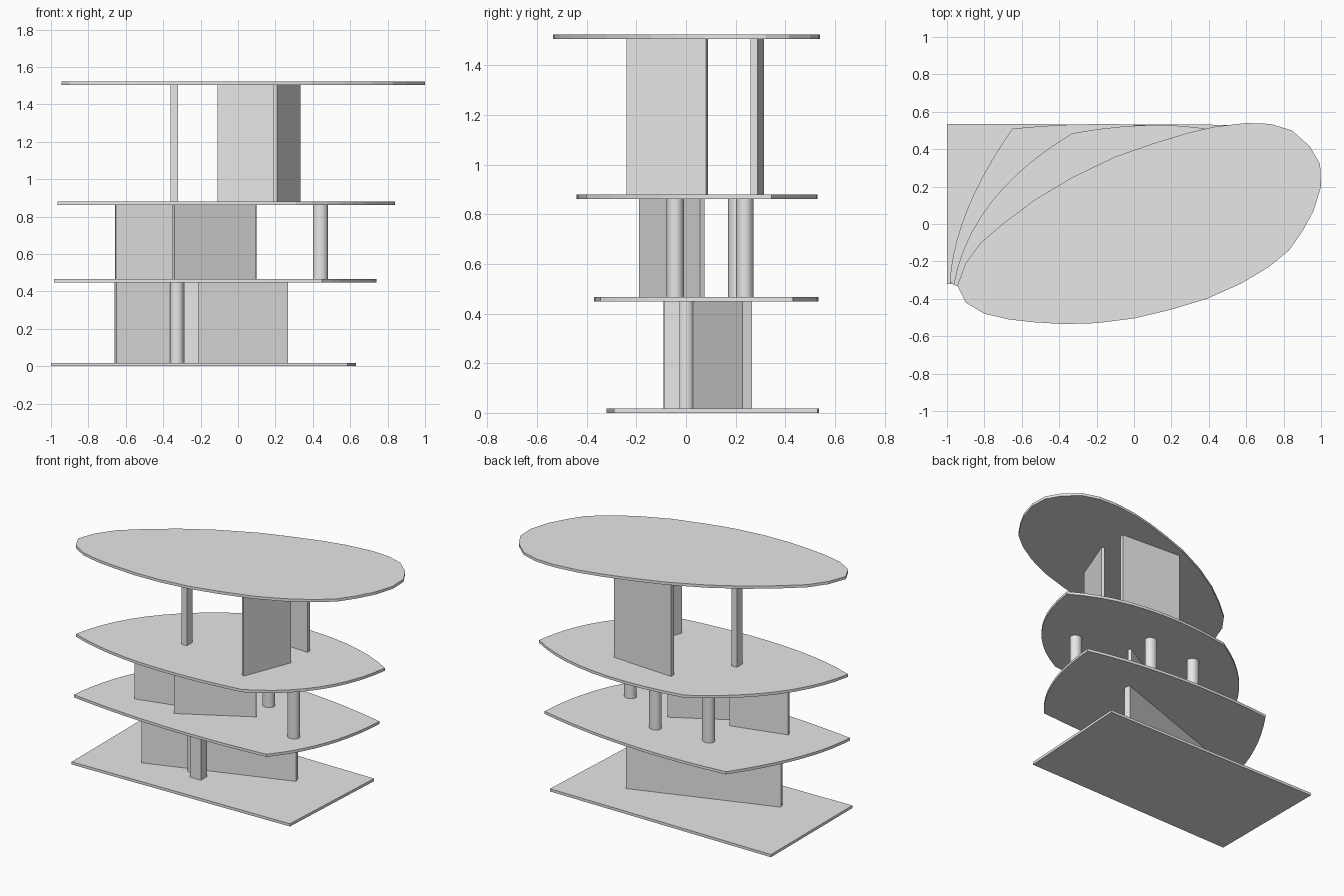
import bpy, bmesh, math
from mathutils import Vector

cube = bpy.data.objects.get("Cube")
if cube:
    bpy.data.objects.remove(cube, do_unlink=True)

grey = bpy.data.materials.new("light_grey")
grey.use_nodes = True
grey.diffuse_color = (0.8, 0.8, 0.8, 1)
grey.node_tree.nodes["Principled BSDF"].inputs["Base Color"].default_value = (0.8, 0.8, 0.8, 1)

# Shelf surfaces and the gaps between them
THICK = 0.018
SHELF = [0.0, 0.448, 0.862, 1.505]


def prism(name, outline, z0, z1):
    """Extrude a flat outline from z0 up to z1."""
    bm = bmesh.new()
    base = bm.faces.new([bm.verts.new((x, y, z0)) for x, y in outline])
    top = bmesh.ops.extrude_face_region(bm, geom=[base])
    verts = [g for g in top["geom"] if isinstance(g, bmesh.types.BMVert)]
    bmesh.ops.translate(bm, verts=verts, vec=(0, 0, z1 - z0))
    bmesh.ops.recalc_face_normals(bm, faces=bm.faces)
    mesh = bpy.data.meshes.new(name)
    bm.to_mesh(mesh)
    bm.free()
    mesh.materials.append(grey)
    obj = bpy.data.objects.new(name, mesh)
    bpy.context.collection.objects.link(obj)
    return obj


def bowed(corners, controls, steps=10):
    """Four-cornered outline whose sides bow out towards control points."""
    points = []
    for i, ctrl in enumerate(controls):
        a, b, c = Vector(corners[i]), Vector(ctrl), Vector(corners[(i + 1) % 4])
        for k in range(steps):
            t = k / steps
            points.append(a * (1 - t) ** 2 + b * 2 * t * (1 - t) + c * t * t)
    return points


def shelf(name, level, outline):
    prism(name, outline, SHELF[level], SHELF[level] + THICK)


def support(name, level, outline):
    return prism(name, outline, SHELF[level] + THICK, SHELF[level + 1])


def wall(name, level, start, end, thick):
    """Upright panel along a line on the plan."""
    a, b = Vector(start), Vector(end)
    d = (b - a).normalized()
    n = Vector((-d.y, d.x)) * thick / 2
    support(name, level, [a - n, b - n, b + n, a + n])


def column(name, level, x, y, rx, ry):
    turns = [k * math.tau / 32 for k in range(32)]
    obj = support(name, level, [(x + rx * math.cos(t), y + ry * math.sin(t)) for t in turns])
    bpy.ops.object.select_all(action="DESELECT")
    obj.select_set(True)
    bpy.context.view_layer.objects.active = obj
    bpy.ops.object.shade_smooth_by_angle(angle=math.radians(40))


# Shelves: a quadrilateral that grows into an oval towards the top
shelf("bottom_shelf", 0, [(-1, -0.32), (0.585, -0.29), (0.63, 0.53), (-1, 0.535)])
shelf("lower_middle_shelf", 1, bowed(
    [(-0.985, -0.315), (0.45, -0.345), (0.74, 0.43), (-0.65, 0.51)],
    [(-0.3, -0.41), (0.71, -0.05), (0.1, 0.585), (-0.965, 0.06)]))
shelf("upper_middle_shelf", 2, bowed(
    [(-0.965, -0.325), (0.31, -0.40), (0.84, 0.345), (-0.33, 0.485)],
    [(-0.5, -0.51), (0.77, -0.17), (0.4, 0.62), (-0.875, 0.16)]))
shelf("top_shelf", 3, [
    (-0.945, -0.33), (-0.9, -0.42), (-0.8, -0.48), (-0.67, -0.51), (-0.54, -0.525),
    (-0.38, -0.535), (-0.2, -0.53), (0, -0.505), (0.19, -0.46), (0.39, -0.4),
    (0.57, -0.32), (0.72, -0.23), (0.83, -0.14), (0.9, -0.04), (0.96, 0.07),
    (1, 0.2), (0.995, 0.32), (0.94, 0.415), (0.845, 0.5), (0.73, 0.535),
    (0.6, 0.54), (0.43, 0.52), (0.28, 0.485), (0.1, 0.43), (-0.1, 0.36),
    (-0.33, 0.25), (-0.53, 0.13), (-0.69, 0.01), (-0.82, -0.1), (-0.9, -0.21)])

# Lowest level
wall("lower_wall", 0, (-0.655, -0.072), (0.262, 0.246), 0.04)
wall("lower_post", 0, (-0.29, -0.057), (-0.21, -0.057), 0.065)
column("lower_column", 0, -0.327, 0, 0.037, 0.035)

# Middle level
wall("middle_left_wall", 1, (-0.655, -0.145), (-0.29, -0.05), 0.02)
wall("middle_front_wall", 1, (-0.345, -0.18), (0.09, 0.065), 0.022)
for i, (x, y) in enumerate([(0.44, -0.043), (0.06, 0.237), (-0.31, 0.205)]):
    column(f"middle_column_{i + 1}", 1, x, y, 0.04, 0.035)

# Upper level
wall("upper_side_wall", 2, (0.2, -0.235), (0.324, 0.085), 0.02)
wall("upper_back_wall", 2, (-0.11, 0.3), (0.33, 0.273), 0.028)
wall("upper_post", 2, (-0.36, -0.05), (-0.32, -0.05), 0.06)
